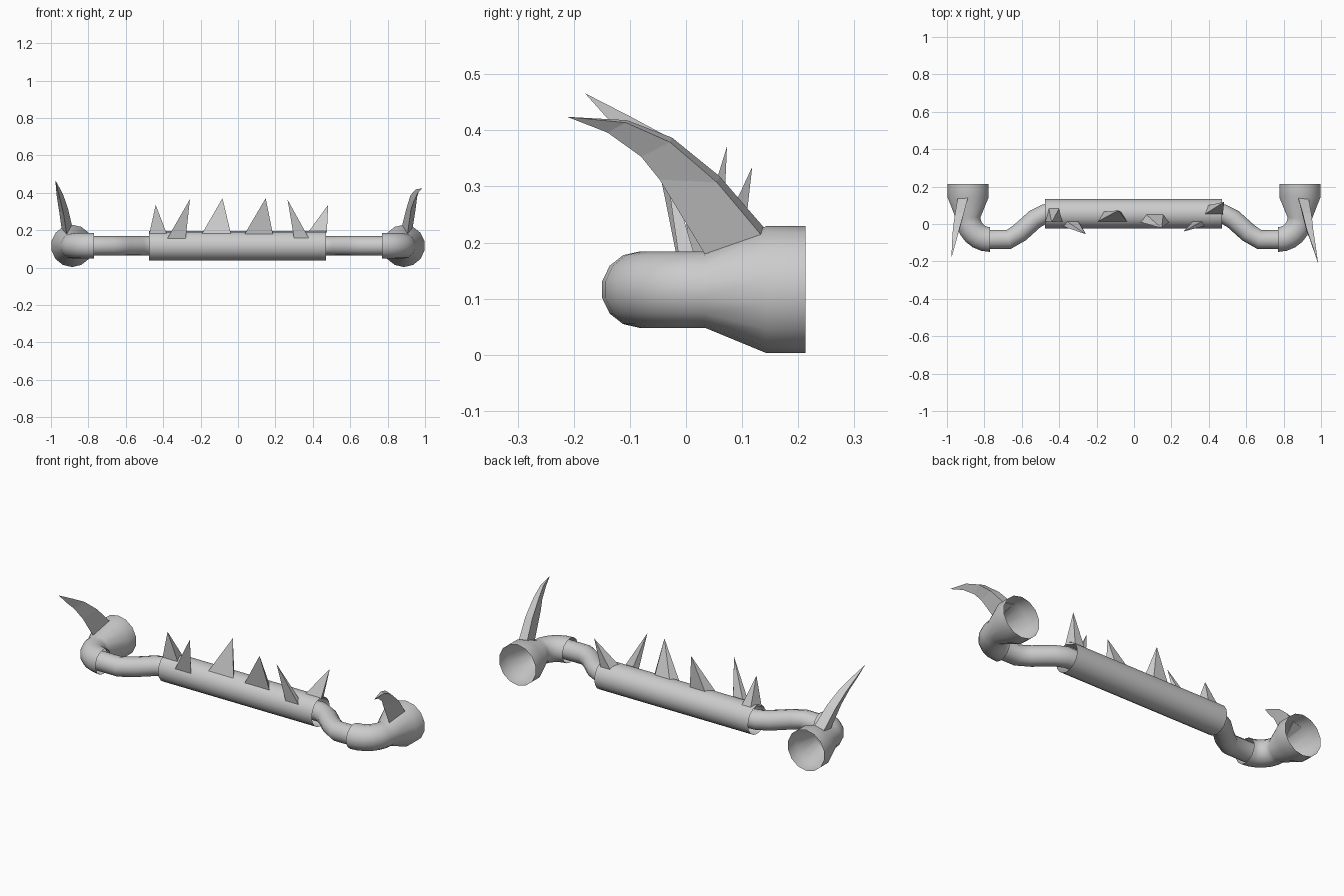
import bpy, math
from mathutils import Vector

if "Cube" in bpy.data.objects:
    bpy.data.objects.remove(bpy.data.objects["Cube"])

Z = 0.116  # height of the tube axis
BAR_Y, BAR_R = 0.055, 0.079


def make(name, verts, faces, smooth=False):
    me = bpy.data.meshes.new(name)
    me.from_pydata([tuple(v) for v in verts], [], faces)
    me.update()
    ob = bpy.data.objects.new(name, me)
    bpy.context.collection.objects.link(ob)
    bpy.ops.object.select_all(action='DESELECT')
    ob.select_set(True)
    bpy.context.view_layer.objects.active = ob
    bpy.ops.object.mode_set(mode='EDIT')
    bpy.ops.mesh.select_all(action='SELECT')
    bpy.ops.mesh.normals_make_consistent(inside=False)
    bpy.ops.object.mode_set(mode='OBJECT')
    if smooth:
        bpy.ops.object.shade_smooth_by_angle(angle=math.radians(35))
    return ob


def bridge(rings, n):
    return [(r * n + i, r * n + (i + 1) % n, (r + 1) * n + (i + 1) % n, (r + 1) * n + i)
            for r in range(rings - 1) for i in range(n)]


def tube(name, path, sides=14):
    """Open tube along horizontal path points (x, y, radius)."""
    verts = []
    for k, (x, y, r) in enumerate(path):
        a, b = path[max(k - 1, 0)], path[min(k + 1, len(path) - 1)]
        t = Vector((b[0] - a[0], b[1] - a[1], 0)).normalized()
        if k == 0 or k == len(path) - 1:  # square-cut ends along an axis
            t = Vector((1, 0, 0)) if abs(t.x) > abs(t.y) else Vector((0, 1, 0))
        side = Vector((-t.y, t.x, 0))
        for i in range(sides):
            w = 2 * math.pi * i / sides
            verts.append(Vector((x, y, Z)) + side * r * math.sin(w) + Vector((0, 0, r * math.cos(w))))
    return make(name, verts, bridge(len(path), sides), True)


def mirror(ob):
    m = ob.modifiers.new("mirror", 'MIRROR')
    m.use_axis = (True, False, False)


# central grip bar
tube("center_bar", [(-0.475, BAR_Y, BAR_R), (0.47, BAR_Y, BAR_R)], 16)

# bent connecting pipes
mirror(tube("bent_pipe", [(0.42, 0.057, 0.052), (0.475, 0.055, 0.052), (0.53, 0.026, 0.052),
                          (0.61, -0.046, 0.052), (0.67, -0.083, 0.052), (0.80, -0.083, 0.052)], 12))

# elbows flaring to open bells
arc = [(0.77 + 0.117 * math.sin(a), 0.034 - 0.117 * math.cos(a), 0.068)
       for a in [math.pi / 2 * i / 6 for i in range(7)]]
bell = [(0.887, 0.143, 0.113), (0.887, 0.213, 0.113)]
elbow = tube("elbow_bell", arc[:-1] + [(0.887, 0.034, 0.068)] + bell)
mirror(elbow)


# curved horns: triangular sections between a back edge and a front edge (y, z)
def horn(name, sgn, back, front, xs, tip):
    verts = []
    for (by, bz), (fy, fz), x, w in zip(back, front, xs, (0.028, 0.024, 0.018, 0.01)):
        verts += [(sgn * (x + w), by - w * 0.2, bz - w * 0.45), (sgn * (x - w), by, bz),
                  (sgn * x, fy, fz)]
    verts.append(tip)
    n = len(verts) - 1
    faces = bridge(4, 3) + [(n - 3 + i, n - 3 + (i + 1) % 3, n) for i in range(3)] + [(2, 1, 0)]
    make(name, verts, faces)


horn("right_horn", 1, [(0.143, 0.222), (0.06, 0.318), (-0.025, 0.387), (-0.105, 0.418)],
     [(0.038, 0.172), (-0.047, 0.312), (-0.08, 0.353), (-0.14, 0.396)],
     (0.905, 0.925, 0.94, 0.96), (0.985, -0.212, 0.424))
horn("left_horn", -1, [(0.143, 0.222), (0.06, 0.316), (-0.02, 0.382), (-0.10, 0.425)],
     [(0.038, 0.172), (-0.03, 0.29), (-0.08, 0.36), (-0.13, 0.41)],
     (0.915, 0.933, 0.95, 0.963), (-0.976, -0.18, 0.466))


# spikes: base x range, base y range, tip
spikes = [(-0.475, -0.38, 0.015, 0.085, (-0.44, 0.01, 0.335)),
          (-0.38, -0.28, -0.012, 0.015, (-0.257, -0.055, 0.366)),
          (-0.195, -0.037, 0.013, 0.065, (-0.083, 0.073, 0.371)),
          (0.033, 0.187, 0.01, 0.052, (0.148, -0.022, 0.371)),
          (0.30, 0.38, -0.01, 0.015, (0.265, -0.04, 0.363)),
          (0.375, 0.475, 0.05, 0.10, (0.482, 0.118, 0.335))]
for k, (x0, x1, y0, y1, tip) in enumerate(spikes):
    def on(x, y):
        return (x, y, Z - 0.006 + math.sqrt(max(BAR_R ** 2 - (y - BAR_Y) ** 2, 0)))
    xm = (x0 + x1) / 2
    make(f"spike_{k + 1}", [on(x0, y0), on(x1, y0), on(xm + (x1 - x0) * 0.3, y1),
                            on(xm - (x1 - x0) * 0.3, y1), tip],
         [(3, 2, 1, 0), (0, 1, 4), (1, 2, 4), (2, 3, 4), (3, 0, 4)])
